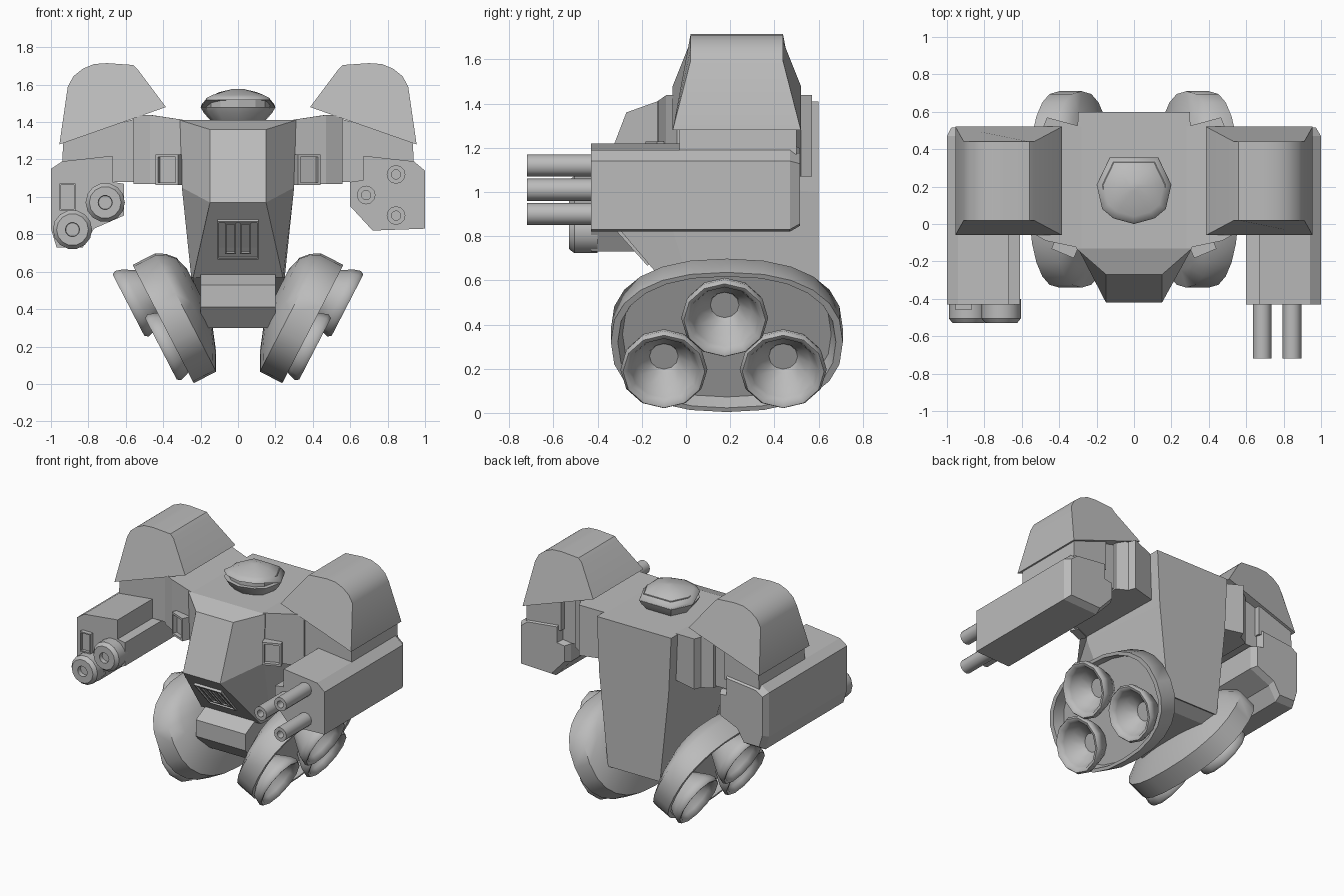
import bpy, bmesh, math
from mathutils import Vector, Matrix

if "Cube" in bpy.data.objects:
    bpy.data.objects.remove(bpy.data.objects["Cube"])

grey = bpy.data.materials.new("plain_grey")
grey.use_nodes = True
GREY = (0.5, 0.5, 0.5, 1)
grey.diffuse_color = GREY
grey.node_tree.nodes["Principled BSDF"].inputs["Base Color"].default_value = GREY


def finish(name, bm, smooth=None):
    bmesh.ops.remove_doubles(bm, verts=bm.verts, dist=1e-5)
    bmesh.ops.recalc_face_normals(bm, faces=bm.faces)
    mesh = bpy.data.meshes.new(name)
    bm.to_mesh(mesh)
    bm.free()
    mesh.materials.append(grey)
    ob = bpy.data.objects.new(name, mesh)
    bpy.context.scene.collection.objects.link(ob)
    if smooth:
        bpy.ops.object.select_all(action='DESELECT')
        ob.select_set(True)
        bpy.context.view_layer.objects.active = ob
        bpy.ops.object.shade_smooth_by_angle(angle=math.radians(smooth))
    return ob


def loft(name, rings, smooth=None):
    """Skin a list of equal-length point rings and cap both ends."""
    bm = bmesh.new()
    vs = [[bm.verts.new(p) for p in ring] for ring in rings]
    n = len(vs[0])
    for a, b in zip(vs, vs[1:]):
        for i in range(n):
            j = (i + 1) % n
            bm.faces.new((a[i], a[j], b[j], b[i]))
    bm.faces.new(vs[0])
    bm.faces.new(vs[-1])
    return finish(name, bm, smooth)


def recessed_box(name, centre, size, rim, depth, rot=Matrix()):
    """Box whose front (-y) face has a framed pocket."""
    bm = bmesh.new()
    bmesh.ops.create_cube(bm, size=1, matrix=Matrix.Diagonal((*size, 1)))
    front = min(bm.faces, key=lambda f: f.calc_center_median().y)
    bmesh.ops.inset_region(bm, faces=[front], thickness=rim)
    pocket = bmesh.ops.extrude_face_region(bm, geom=[front])["geom"]
    bmesh.ops.translate(bm, vec=(0, depth, 0),
                        verts=[v for v in pocket if isinstance(v, bmesh.types.BMVert)])
    bmesh.ops.delete(bm, geom=[front], context='FACES_ONLY')
    bm.transform(Matrix.Translation(centre) @ rot)
    return finish(name, bm)


def spin(name, centre, axis, profile, sides, smooth=40):
    """Revolve (distance, radius) pairs around an axis."""
    axis = Vector(axis).normalized()
    e1 = Vector((0, 0, 1)).cross(axis).normalized()
    e2 = axis.cross(e1)
    turn = [math.tau * i / sides for i in range(sides)]
    rings = [[Vector(centre) + axis * d + (e1 * math.cos(t) + e2 * math.sin(t)) * r
              for t in turn] for d, r in profile]
    return loft(name, rings, smooth)


# Torso: rings of (front, side, back) half widths
def torso_ring(front, side, back):
    half = [front, side, back]
    return [Vector(p) for p in half] + [Vector((-x, y, z)) for x, y, z in reversed(half)]


loft("torso", [
    torso_ring((.24, -.08, .57), (.25, .02, .57), (.21, .6, .34)),
    torso_ring((.15, -.42, .97), (.3, -.13, 1.05), (.28, .6, 1.0)),
    torso_ring((.15, -.27, 1.36), (.31, -.13, 1.41), (.3, .6, 1.41)),
    torso_ring((.15, -.13, 1.41), (.31, -.13, 1.41), (.3, .6, 1.41))])

# Belly vent on the sloping lower panel
tilt = Matrix.Rotation(.73, 4, 'X')
recessed_box("vent_frame", (0, -.25, .78), (.22, .04, .27), .012, .012, tilt)
for s in (-1, 1):
    recessed_box("vent_slot", (s * .04, -.256, .79), (.06, .04, .22), .012, .025, tilt)

# Pelvis
pelvis = [(-.08, .59), (-.2, .53), (-.2, .41), (-.1, .3), (.5, .3), (.59, .35), (.59, .5)]
loft("pelvis", [[(x, y, z) for y, z in pelvis] for x in (-.2, .2)])


# Head: bowl, visor core and overhanging cap
def head_ring(k, z, brow=0):
    half = [(0, 0), (.11, .03), (.17, .08), (.2, .21), (.13, .355)]
    pts = half + [(-x, y) for x, y in reversed(half[1:])]
    return [(x * k, .2 + (y - .2) * k, z + (brow if y < .1 else 0)) for x, y in pts]


loft("head_bowl", [head_ring(.7, 1.4), head_ring(.92, 1.45), head_ring(1, 1.48)], 30)
loft("visor", [head_ring(.85, 1.45), head_ring(.85, 1.525)])
loft("head_cap", [head_ring(1, 1.478, .04), head_ring(.97, 1.495, .035),
                  head_ring(.8, 1.53, .015), head_ring(.5, 1.56), head_ring(.12, 1.578)], 60)

# Parts on both sides
U, N = Vector((.459, 0, .888)), Vector((.888, 0, -.459))
for s, side in ((1, "left"), (-1, "right")):
    def flip(pts):
        return [Vector((s * p[0], p[1], p[2])) for p in pts]

    # Shoulder mount and the link to the arm
    plan = [(.28, -.13), (.47, -.09), (.56, -.04), (.56, .48), (.485, .52), (.465, .57), (.28, .52)]
    loft(side + "_shoulder_mount",
         [flip([(x, y, 1.07) for x, y in plan]),
          flip([(x, y, 1.41 + min(max(0, x - .28), .14) * .2) for x, y in plan])])
    loft(side + "_arm_link",
         [flip([(x, y, z) for y, z in ((-.03, 1.08), (.46, 1.08), (.46, top), (-.03, top))])
          for x, top in ((.5, 1.43), (.67, 1.385))])
    recessed_box(side + "_front_socket", (s * .37, -.13, 1.145), (.13, .06, .165), .02, .03,
                 Matrix.Rotation(s * .4, 4, 'Z'))

    # Upper arm under the pad
    upper = [(.66, 1.17), (.94, 1.17), (.935, 1.29), (.66, 1.39)]
    loft(side + "_upper_arm", [flip([(x, y, z) for x, z in upper]) for y in (-.03, .5)])

    # Shoulder pad: rounded profile with sloping ends
    pad = [(.385, 1.48), (.535, 1.68), (.56, 1.705), (.7, 1.715), (.77, 1.71), (.83, 1.685),
           (.88, 1.645), (.91, 1.59), (.955, 1.28)]

    def pad_ring(low, high):
        return flip([(x, low if i in (0, len(pad) - 1) else high, z)
                     for i, (x, z) in enumerate(pad)])
    loft(side + "_shoulder_pad", [pad_ring(-.06, .02), pad_ring(.52, .44)], 30)

    # Leg pod: flattened oval, recessed outer face, inner dome leaning upwards
    def pod_ring(n, k, lift=0):
        ring = []
        for i in range(24):
            c, d = math.cos(math.tau * i / 24), math.sin(math.tau * i / 24)
            y = math.copysign(abs(c) ** .85, c) * .525 * k
            u = math.copysign(abs(d) ** .85, d) * .356 * k + lift
            ring.append(Vector((.4, .185 + y, .32)) + U * u + N * n)
        return flip(ring)
    loft(side + "_leg_pod", [pod_ring(*p) for p in (
        (-.08, .9), (0, .94), (0, 1), (-.135, 1), (-.185, .82, .035),
        (-.225, .6, .07), (-.248, .3, .1))], 60)

    # Three thruster bells with rounded lips
    bell = [(-.2, .1), (-.12, .15), (-.06, .185), (-.02, .197), (0, .185),
            (-.005, .165), (-.035, .15), (-.09, .125), (-.13, .075), (-.15, .065)]
    for x, y, z in ((.585, .175, .42), (.412, -.1, .187), (.412, .44, .187)):
        spin(side + "_thruster", (s * x, y, z), (s * N.x, 0, N.z), bell, 12, 60)


# Forearms: front outline run backwards to a chamfered end
def forearm(name, outline):
    cx = sum(p[0] for p in outline) / len(outline)
    cz = sum(p[1] for p in outline) / len(outline)
    loft(name, [[(cx + (x - cx) * k, y, cz + (z - cz) * k) for x, z in outline]
                for y, k in ((-.43, 1), (.47, 1), (.515, .88))])


forearm("left_forearm", [(.67, 1.22), (.94, 1.19), (1, 1.14), (1, .83), (.72, .82),
                         (.6, .95), (.6, 1.08), (.67, 1.09)])
forearm("right_forearm", [(-.67, 1.22), (-.94, 1.19), (-1, 1.15), (-1, .83), (-.97, .73),
                          (-.83, .73), (-.77, .83), (-.61, .9), (-.61, 1.07), (-.67, 1.08)])

# Left gun: three hollow barrels
for x, z in ((.845, 1.12), (.685, 1.01), (.845, .9)):
    spin("left_barrel", (x, -.4, z), (0, -1, 0),
         [(0, .05), (.32, .05), (.32, .025), (.2, .025)], 12)

# Right gun: two wide muzzles with hubs, and a sight box
for x, z in ((-.71, .97), (-.885, .825)):
    spin("right_muzzle", (x, -.4, z), (0, -1, 0),
         [(0, .105), (.105, .105), (.13, .085), (.13, .038), (.1, .036), (.1, .01)], 14, 30)
recessed_box("right_sight", (-.912, -.435, 1.0), (.085, .05, .145), .012, .02)
